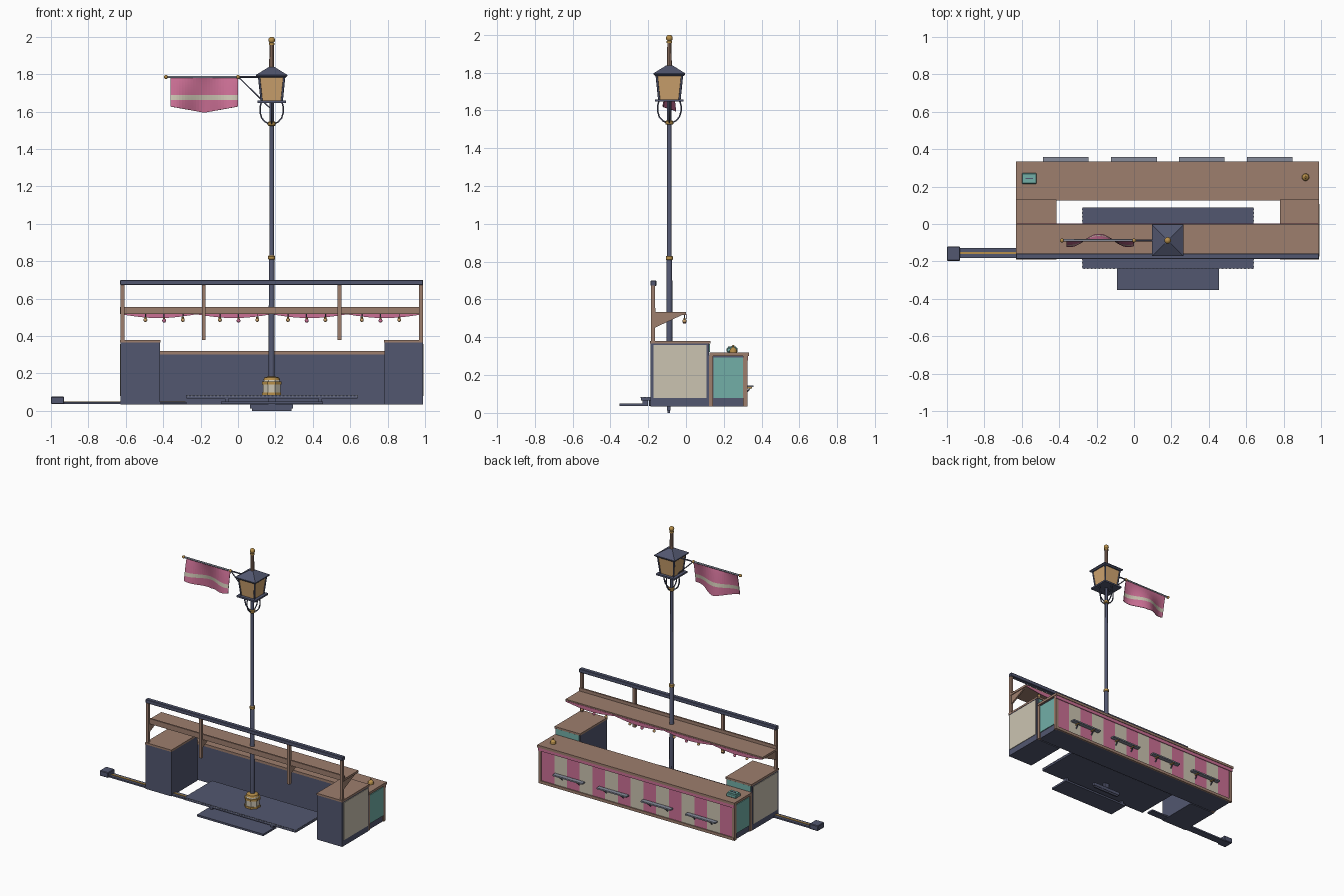
import bpy, bmesh, math
from mathutils import Vector

if "Cube" in bpy.data.objects:
    bpy.data.objects.remove(bpy.data.objects["Cube"])


def mat(name, r, g, b):
    m = bpy.data.materials.new(name)
    m.diffuse_color = (r, g, b, 1)
    m.use_nodes = True
    m.node_tree.nodes["Principled BSDF"].inputs["Base Color"].default_value = m.diffuse_color
    return m


SLATE = mat("slate paint", 0.085, 0.095, 0.16)
WOOD = mat("warm wood", 0.34, 0.21, 0.155)
PINK = mat("rose pink", 0.60, 0.16, 0.30)
CREAM = mat("cream", 0.60, 0.55, 0.44)
TEAL = mat("teal", 0.17, 0.43, 0.39)
AMBER = mat("amber glass", 0.62, 0.37, 0.16)
GOLD = mat("brass", 0.48, 0.28, 0.07)
STEEL = mat("grey steel", 0.24, 0.26, 0.32)


def finish(name, bm, mats, smooth=False):
    bmesh.ops.recalc_face_normals(bm, faces=bm.faces)
    me = bpy.data.meshes.new(name)
    bm.to_mesh(me)
    bm.free()
    ob = bpy.data.objects.new(name, me)
    bpy.context.collection.objects.link(ob)
    for m in mats if isinstance(mats, list) else [mats]:
        me.materials.append(m)
    if smooth:
        bpy.context.view_layer.objects.active = ob
        ob.select_set(True)
        bpy.ops.object.shade_smooth_by_angle()
        ob.select_set(False)
    return ob


def box(name, x0, x1, y0, y1, z0, z1, m, bevel=0):
    bm = bmesh.new()
    bmesh.ops.create_cube(bm, size=1)
    for v in bm.verts:
        v.co = (x1 if v.co.x > 0 else x0, y1 if v.co.y > 0 else y0, z1 if v.co.z > 0 else z0)
    if bevel:
        bmesh.ops.bevel(bm, geom=bm.edges[:], offset=bevel, segments=1, affect='EDGES')
    return finish(name, bm, m)


def lathe(name, x, y, profile, m, n=16, turn=0.0):
    """Revolve (radius, z) points; n=4 gives a square section."""
    bm = bmesh.new()
    rings = [[bm.verts.new((x + r * math.cos(turn + i * math.tau / n),
                            y + r * math.sin(turn + i * math.tau / n), z)) for i in range(n)]
             for r, z in profile]
    for a, b in zip(rings, rings[1:]):
        for i in range(n):
            bm.faces.new((a[i], a[(i + 1) % n], b[(i + 1) % n], b[i]))
    bm.faces.new(rings[0])
    bm.faces.new(rings[-1])
    return finish(name, bm, m, n > 8)


def square(name, x, y, profile, m):
    return lathe(name, x, y, [(h * math.sqrt(2), z) for h, z in profile], m, 4, math.pi / 4)


def ball(name, c, r, m):
    bm = bmesh.new()
    bmesh.ops.create_uvsphere(bm, u_segments=12, v_segments=8, radius=r)
    bmesh.ops.translate(bm, verts=bm.verts, vec=c)
    return finish(name, bm, m, True)


def tube(name, pts, r, m):
    cu = bpy.data.curves.new(name, 'CURVE')
    cu.dimensions = '3D'
    cu.bevel_depth, cu.bevel_resolution, cu.use_fill_caps = r, 1, True
    sp = cu.splines.new('POLY')
    sp.points.add(len(pts) - 1)
    for p, c in zip(sp.points, pts):
        p.co = (*c, 1)
    cu.materials.append(m)
    ob = bpy.data.objects.new(name, cu)
    bpy.context.collection.objects.link(ob)


def sheet(name, nx, nz, point, mats, pick):
    """Thin cloth from point(u, v), colour index chosen by pick(u, v)."""
    bm = bmesh.new()
    g = [[bm.verts.new(point(i / nx, j / nz)) for j in range(nz + 1)] for i in range(nx + 1)]
    for i in range(nx):
        for j in range(nz):
            f = bm.faces.new((g[i][j], g[i + 1][j], g[i + 1][j + 1], g[i][j + 1]))
            f.material_index = pick((i + .5) / nx, (j + .5) / nz)
    ob = finish(name, bm, mats)
    so = ob.modifiers.new("thickness", 'SOLIDIFY')
    so.thickness, so.offset = 0.004, 0


L, R, CX = -0.63, 0.99, 0.18

# Service counter: body, top, trim and corner posts
box("counter_body", L + .012, R - .012, .13, .312, .035, .302, SLATE)
box("counter_top", L, R, .125, .333, .302, .32, WOOD)
box("counter_kickboard", L + .01, R - .01, .312, .325, .035, .056, WOOD)
for x in (L + .004, R - .026):
    for y in (.122, .302):
        box("counter_post", x, x + .022, y, y + .022, .035, .303, WOOD)
n, w = 15, (R - L - .05) / 15
for i in range(n):
    x = L + .025 + i * w
    box("striped_panel", x, x + w, .31, .318, .056, .302, CREAM if i % 2 else PINK)
box("counter_valance", L + .005, R - .005, .324, .329, .278, .302, PINK)

# Footrests with brackets
for c in (-.365, 0, .363, .726):
    box("footrest", c - .122, c + .122, .326, .358, .136, .146, STEEL)
    for s in (-.07, .07):
        tube("footrest_bracket", [(c + s, .316, .105), (c + s, .345, .136)], .004, SLATE)
        box("footrest_arm", c + s - .006, c + s + .006, .315, .35, .13, .137, GOLD)

# Side cabinets with framed end panels
for x0, x1, s in ((L, -.415, -1), (.78, R, 1)):
    box("cabinet", x0 + .002, x1 - .002, -.188, .122, .035, .368, SLATE)
    box("cabinet_top", x0, x1, -.19, .13, .366, .38, WOOD)
    e = L if s < 0 else R
    a, b = sorted((e - s * .004, e + s * .002))
    box("cabinet_end_panel", a, b, -.173, .108, .08, .358, CREAM)
    box("counter_end_panel", min(e - s * .013, e - s * .006), max(e - s * .013, e - s * .006),
        .145, .302, .08, .292, TEAL)
    box("cabinet_back_panel", x0 + .012, x1 - .012, .121, .127, .322, .364, TEAL)

# Rail, posts, hanging shelf and brackets
box("top_rail", L, R, -.187, -.157, .672, .7, SLATE, .003)
for x in (L + .012, CX - .363, CX + .363, R - .012):
    end = .38
    box("rail_post", x - .01, x + .01, -.184, -.164, end, .673, WOOD)
    bm = bmesh.new()
    tri = [bm.verts.new((x - .006, y, z)) for y, z in ((-.166, .45), (-.02, .518), (-.166, .518))]
    f = bm.faces.new(tri)
    ex = bmesh.ops.extrude_face_region(bm, geom=[f])
    bmesh.ops.translate(bm, vec=(.012, 0, 0), verts=[v for v in ex["geom"] if isinstance(v, bmesh.types.BMVert)])
    finish("shelf_bracket", bm, WOOD)
box("hanging_shelf", L, R, -.165, 0, .517, .533, WOOD)
box("shelf_back_lip", L, R, -.172, -.16, .517, .556, WOOD)

# Scalloped shelf valance with small hanging bulbs
sheet("shelf_valance", 64, 1,
      lambda u, v: (L + .005 + u * (R - L - .01), .001,
                    .524 - v * (.008 + .02 * abs(math.sin(u * 4 * math.pi)))), [PINK], lambda u, v: 0)
for c in (-.395, .003, .367, .762):
    for k in (-1, 0, 1):
        x, z = c + k * .1, .486 - (.004 if k == 0 else 0)
        tube("bulb_cord", [(x, -.008, .52), (x, -.008, z)], .0025, SLATE)
        lathe("bulb_cap", x, -.008, [(.006, z + .007), (.006, z + .016)], GOLD, 10)
        ball("bulb", (x, -.008, z), .0105, PINK if k == 0 else AMBER)

# Platform, studded edge and step
box("platform", -.275, .64, -.237, .088, .066, .085, SLATE)
for i in range(46):
    x = -.265 + i * .02
    box("front_stud", x - .006, x + .003, -.24, -.236, .078, .084, STEEL)
for i in range(16):
    y = -.228 + i * .0205
    for x in (-.277, .639):
        box("side_stud", x, x + .003, y - .005, y + .004, .078, .084, STEEL)
box("step", -.09, .455, -.353, -.2, .036, .05, SLATE)
for x in (-.07, .43):
    box("step_support", x, x + .02, -.23, -.2, .05, .067, SLATE)
box("ground_key", .065, .295, -.1, -.082, .012, .035, SLATE)
box("ground_key_foot", .075, .285, -.097, -.085, 0, .012, SLATE)
box("ground_key_stem", CX - .02, CX + .02, -.102, -.08, .034, .067, SLATE)

# Side boom with brass strip and end block
box("boom", -.94, -.275, -.182, -.128, .036, .047, SLATE)
box("boom_strip", -.93, -.28, -.161, -.149, .047, .051, GOLD)
box("boom_end_block", -1, -.93, -.197, -.12, .036, .076, SLATE, .004)

# Lamp post: base, shaft and collars
px, py = CX, -.088
lathe("lamp_base", px, py, [(.05, .085), (.05, .15), (.042, .17)], CREAM, 8, math.pi / 8)
for z, r in ((.085, .055), (.142, .056)):
    lathe("base_band", px, py, [(r, z), (r, z + .014)], GOLD, 8, math.pi / 8)
lathe("base_cap", px, py, [(.044, .166), (.04, .178), (.018, .184)], GOLD, 16)
lathe("lamp_shaft", px, py, [(.0165, .17), (.015, .82), (.0125, .825), (.0125, 1.66)], SLATE, 12)
for z, r in ((.812, .019), (1.528, .021)):
    lathe("shaft_collar", px, py, [(r * .8, z - .004), (r, z), (r, z + .014), (r * .8, z + .018)], GOLD)

# Lantern with curved arms
for k in range(4):
    c, s = round(math.cos(k * math.pi / 2)), round(math.sin(k * math.pi / 2))
    tube("lantern_arm", [(px + c * r, py + s * r, z) for r, z in
                         ((.015, 1.535), (.035, 1.545), (.053, 1.565), (.062, 1.595), (.062, 1.625), (.055, 1.65))],
         .0045, SLATE)
square("lantern_tray", px, py, [(.076, 1.646), (.076, 1.658)], SLATE)
square("lantern_glass", px, py, [(.054, 1.658), (.068, 1.79)], AMBER)
for sx in (-1, 1):
    for sy in (-1, 1):
        tube("lantern_frame", [(px + sx * .054, py + sy * .054, 1.656), (px + sx * .068, py + sy * .068, 1.792)],
             .006, SLATE)
square("lantern_roof", px, py, [(.075, 1.782), (.084, 1.79), (.084, 1.796), (.016, 1.838)], SLATE)
lathe("finial_stem", px, py, [(.014, 1.83), (.011, 1.97)], WOOD, 10)
lathe("finial_ring", px, py, [(.015, 1.955), (.015, 1.966)], GOLD)
ball("finial_ball", (px, py, 1.982), .018, GOLD)

# Banner arm and waving banner
tube("banner_arm", [(0, py, 1.785), (px - .06, py, 1.785)], .005, SLATE)
tube("banner_brace", [(.005, py, 1.782), (px - .01, py, 1.62)], .004, SLATE)
tube("banner_rod", [(-.385, py, 1.785), (.005, py, 1.785)], .0065, STEEL)
for x in (-.385, 0):
    ball("rod_knob", (x, py, 1.785), .011, GOLD)


def banner(u, v):
    drop = .155 + .033 * (1 - abs(2 * u - 1))
    z = 1.782 - .12 * min(v / .75, 1) - max(0, (v - .75) / .25) * (drop - .12)
    return (-.36 + .36 * u, py - .034 * math.cos((u - .48) * 2.3 * math.pi + math.pi) * v ** .8, z)


sheet("banner", 24, 24, banner, [PINK, CREAM], lambda u, v: int(.6 < v < .75))

# Cash box and service bell on the counter
box("cash_box", -.6, -.52, .215, .272, .32, .345, TEAL, .004)
box("cash_box_lid", -.593, -.527, .222, .265, .345, .35, TEAL)
box("cash_box_slot", -.58, -.54, .24, .247, .35, .353, SLATE)
lathe("service_bell", .917, .25, [(.02, .32), (.02, .325), (.018, .336), (.01, .345), (.004, .348)], GOLD)
ball("bell_button", (.917, .25, .354), .006, GOLD)
